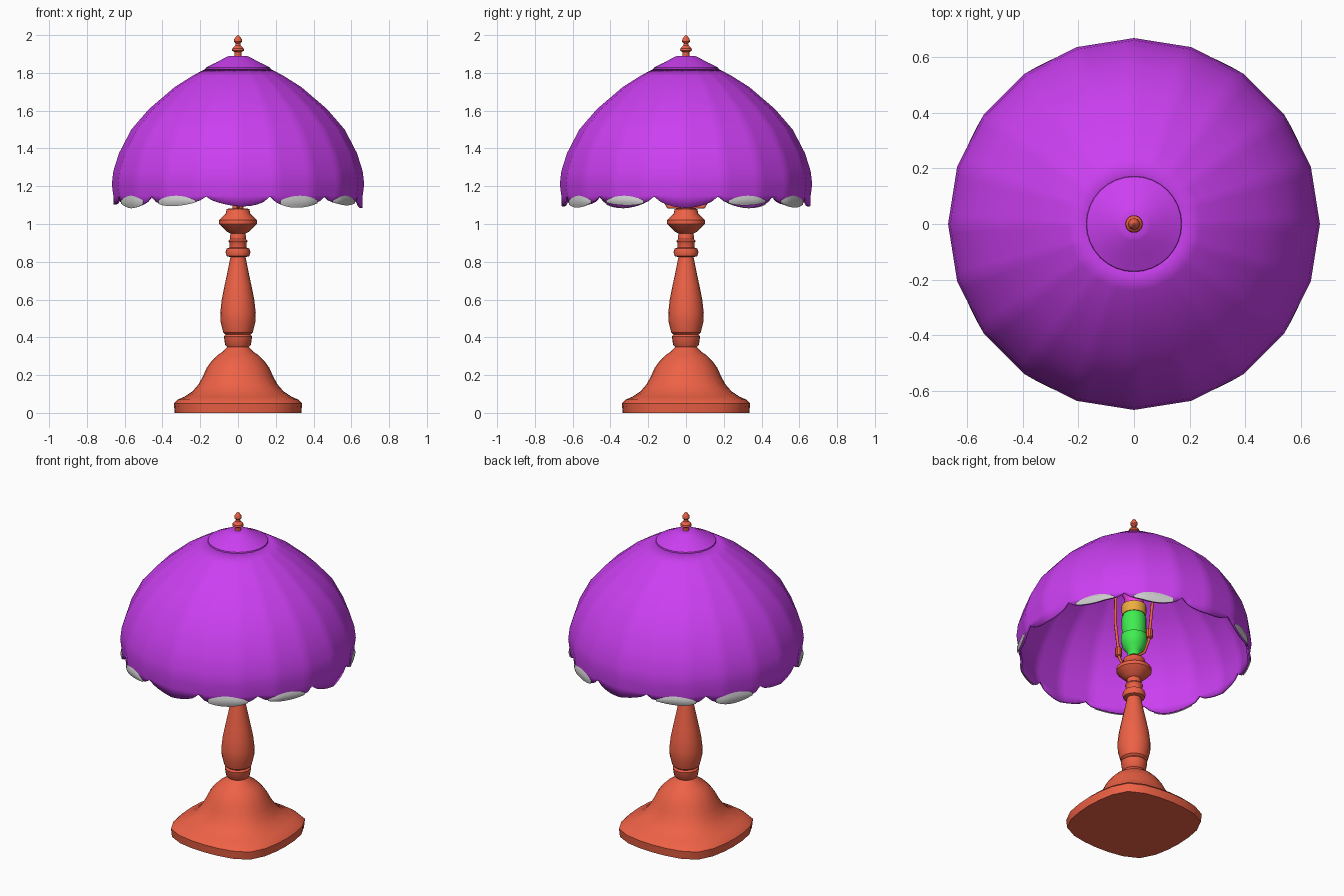
import bpy, bmesh
from math import sin, cos, pi, radians

if "Cube" in bpy.data.objects:
    bpy.data.objects.remove(bpy.data.objects["Cube"])


def material(name, rgb):
    m = bpy.data.materials.new(name)
    m.diffuse_color = (*rgb, 1)
    m.use_nodes = True
    m.node_tree.nodes["Principled BSDF"].inputs["Base Color"].default_value = m.diffuse_color
    return m


RED = material("red", (0.85, 0.12, 0.06))
PURPLE = material("purple", (0.6, 0.05, 0.88))
GREEN = material("green", (0.05, 0.85, 0.08))
ORANGE = material("orange", (0.85, 0.42, 0.05))
MAGENTA = material("magenta", (0.9, 0.05, 0.8))


def finish(ob, mat, angle=35):
    if mat:
        ob.data.materials.append(mat)
    bpy.ops.object.select_all(action='DESELECT')
    ob.select_set(True)
    bpy.context.view_layer.objects.active = ob
    bpy.ops.object.shade_smooth_by_angle(angle=radians(angle))
    return ob


def grid_object(name, rings, mat, loop=True, caps=(False, False), angle=35):
    """Skin a list of equally long point rings."""
    bm = bmesh.new()
    vs = [[bm.verts.new(p) for p in r] for r in rings]
    n = len(rings[0])
    for a, b in zip(vs, vs[1:]):
        for i in range(n if loop else n - 1):
            j = (i + 1) % n
            bm.faces.new((a[i], a[j], b[j], b[i]))
    if caps[0]:
        bm.faces.new(vs[0][::-1])
    if caps[1]:
        bm.faces.new(vs[-1])
    me = bpy.data.meshes.new(name)
    bm.to_mesh(me)
    bm.free()
    ob = bpy.data.objects.new(name, me)
    bpy.context.collection.objects.link(ob)
    return finish(ob, mat, angle)


def lathe(name, profile, mat, n=20, caps=(True, True), angle=35):
    rings = [[(r * cos(2 * pi * i / n), r * sin(2 * pi * i / n), z)
              for i in range(n)] for r, z in profile]
    return grid_object(name, rings, mat, caps=caps, angle=angle)


# Base: bracket-cornered square plinth blending into a round dome
corner = [0, 0.02, 0.08, 0.135, 0.08, 0.02]
base_profile = [(0.335, 0, 1), (0.34, 0.05, 1), (0.32, 0.07, 1), (0.285, 0.085, 0.9),
                (0.24, 0.115, 0.65), (0.21, 0.15, 0.4), (0.185, 0.195, 0.2),
                (0.165, 0.24, 0.05), (0.14, 0.275, 0), (0.11, 0.305, 0), (0.08, 0.325, 0),
                (0.055, 0.352, 0)]
rings = []
for r, z, w in base_profile:
    rings.append([(r * (1 + w * corner[i % 6]) * cos(i * pi / 12),
                   r * (1 + w * corner[i % 6]) * sin(i * pi / 12), z) for i in range(24)])
grid_object("base", rings, RED, caps=(True, True), angle=40)

# Turned stem with vase, rings and collar
lathe("stem", [(0.055, 0.345), (0.068, 0.36), (0.075, 0.405), (0.066, 0.415), (0.078, 0.425),
               (0.092, 0.48), (0.094, 0.53), (0.086, 0.6), (0.072, 0.67), (0.055, 0.75),
               (0.04, 0.825), (0.06, 0.83), (0.066, 0.85), (0.06, 0.87), (0.045, 0.875),
               (0.045, 0.9), (0.052, 0.91), (0.043, 0.92), (0.04, 0.95), (0.06, 0.96),
               (0.1, 1.0), (0.1, 1.02), (0.065, 1.055), (0.06, 1.08), (0.03, 1.083),
               (0.03, 1.11)], RED)

# Socket and bulb
lathe("socket", [(0.035, 1.1), (0.04, 1.13), (0.065, 1.16), (0.075, 1.2), (0.075, 1.235),
                 (0.065, 1.24), (0.07, 1.28), (0.07, 1.35), (0.062, 1.37)], GREEN)
lathe("socket_rim", [(0.066, 1.37), (0.07, 1.385), (0.07, 1.43), (0.05, 1.44)], ORANGE)
lathe("bulb", [(0.05, 1.43), (0.055, 1.48), (0.085, 1.54), (0.105, 1.6), (0.1, 1.65),
               (0.07, 1.69), (0.03, 1.71)], MAGENTA, angle=60)

# Harp: bent wire loop carrying the shade
half = [(0.05, 1.09), (0.095, 1.09), (0.13, 1.15), (0.14, 1.22), (0.165, 1.4),
        (0.16, 1.58), (0.12, 1.7), (0.05, 1.81)]
path = half + [(0, 1.84)] + [(-y, z) for y, z in reversed(half)]
cu = bpy.data.curves.new("harp", 'CURVE')
cu.dimensions = '3D'
cu.bevel_depth = 0.009
cu.bevel_resolution = 1
sp = cu.splines.new('POLY')
sp.points.add(len(path) - 1)
for p, (y, z) in zip(sp.points, path):
    p.co = (0, y, z, 1)
sp.use_cyclic_u = True
cu.materials.append(RED)
bpy.context.collection.objects.link(bpy.data.objects.new("harp", cu))
for side, s in (("front", -1), ("back", 1)):
    ob = lathe("harp_ferrule_" + side, [(0.01, -0.03), (0.02, -0.025), (0.02, 0.025),
                                        (0.01, 0.03)], RED, n=10)
    ob.location = (0, s * 0.136, 1.19)

# Shade: twenty-sided dome with a scalloped hem
N = 120
STEP = 2 * pi / 20


def facet(a):
    return cos(STEP / 2) / cos(a % STEP - STEP / 2)


def hem(a):
    return 1.145 - 0.06 * abs(cos(3 * 2 * a)) ** 0.6 * (0.85 + 0.15 * cos(5 * a))


angles = [2 * pi * i / N for i in range(N)]
dome = [(0.66, 1.15), (0.668, 1.21), (0.66, 1.28), (0.63, 1.375), (0.565, 1.5),
        (0.47, 1.61), (0.335, 1.725), (0.24, 1.785), (0.165, 1.825)]
rings = [[(0.658 * facet(a) * cos(a), 0.658 * facet(a) * sin(a), hem(a)) for a in angles]]
rings += [[(r * facet(a) * cos(a), r * facet(a) * sin(a), z) for a in angles] for r, z in dome]
shade = grid_object("shade", rings, PURPLE, angle=40)
mod = shade.modifiers.new("thickness", 'SOLIDIFY')
mod.thickness = 0.012
mod.offset = -1

# Grey petals on the hem
for k in range(12):
    if k % 3 == 0:
        continue
    rows = []
    for t in range(5):
        row = []
        for i in range(9):
            u = -1 + i / 4
            a = radians(30 * k + 10 * u)
            bulge = 0.008 * (1 - u * u)
            low = hem(a) - 0.003
            top = max(low + 0.003, 1.15 - 0.025 * u * u)
            r = 0.66 * facet(a) + 0.002 + bulge * sin(pi * t / 4)
            row.append((r * cos(a), r * sin(a), low + (top - low) * t / 4))
        rows.append(row)
    grid_object("hem_petal_%d" % k, rows, None, loop=False, angle=60)

# Shade cap and finial
lathe("shade_cap", [(0.165, 1.815), (0.172, 1.82), (0.17, 1.828), (0.115, 1.855),
                    (0.06, 1.885), (0.045, 1.89)], PURPLE, n=32)
lathe("finial", [(0.018, 1.885), (0.018, 1.91), (0.032, 1.918), (0.03, 1.93), (0.014, 1.945),
                 (0.012, 1.955), (0.021, 1.965), (0.02, 1.978), (0.01, 1.993), (0.003, 2.0)],
      RED, n=14)
